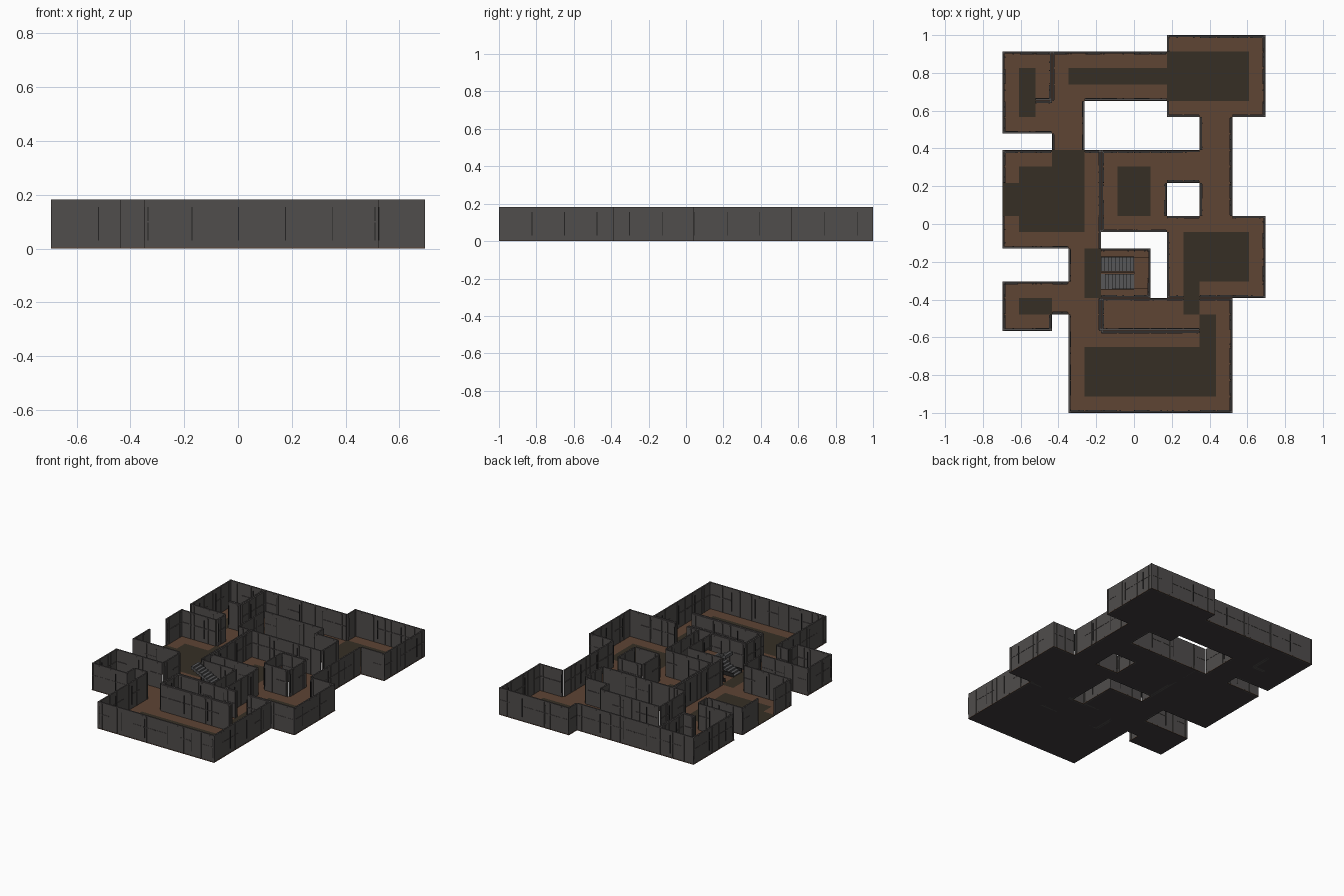
import bpy, bmesh, random

if "Cube" in bpy.data.objects:
    bpy.data.objects.remove(bpy.data.objects["Cube"])

random.seed(4)
T = 2 / 23            # floor tile size
H = 0.182             # wall height
TH = 0.011            # wall thickness
GAP = 0.002           # room for ribs within the outline
FZ = 0.004            # floor top


def X(i): return -8 * T + i * T
def Y(j): return -1 + j * T


def mat(name, col):
    m = bpy.data.materials.new(name)
    m.diffuse_color = (*col, 1)
    m.use_nodes = True
    m.node_tree.nodes["Principled BSDF"].inputs["Base Color"].default_value = m.diffuse_color
    return m


WALL = mat("wall grey", (0.080, 0.074, 0.072))
SEAM = mat("seam black", (0.018, 0.017, 0.017))
WOOD = mat("floor brown", (0.112, 0.058, 0.034))
DARK = mat("floor dark", (0.037, 0.028, 0.018))
UNDER = mat("underside charcoal", (0.050, 0.045, 0.049))
STEP = mat("stair grey", (0.095, 0.095, 0.098))


def box(bm, x0, x1, y0, y1, z0, z1):
    v = [bm.verts.new((x, y, z)) for z in (z0, z1)
         for x, y in ((x0, y0), (x1, y0), (x1, y1), (x0, y1))]
    for f in ((3, 2, 1, 0), (4, 5, 6, 7), (0, 1, 5, 4), (1, 2, 6, 5), (2, 3, 7, 6), (3, 0, 4, 7)):
        bm.faces.new([v[k] for k in f])


def finish(bm, name, *mats):
    me = bpy.data.meshes.new(name)
    bm.to_mesh(me)
    bm.free()
    for m in mats:
        me.materials.append(m)
    ob = bpy.data.objects.new(name, me)
    bpy.context.collection.objects.link(ob)


def cells_of(rects):
    return {(i, j) for a, b, c, d in rects for i in range(a, b) for j in range(c, d)}


# rooms and corridors in tiles: x from, x to, y from, y to
ROOMS = cells_of([
    (10, 16, 18, 23), (0, 10, 19, 22), (0, 3, 17, 19), (3, 5, 16, 19),
    (0, 6, 10, 16), (6, 10, 11, 16), (10, 14, 14, 16), (12, 14, 12, 18),
    (10, 16, 7, 12), (4, 6, 5, 10), (0, 3, 5, 8), (3, 4, 6, 8),
    (6, 9, 7, 10), (4, 14, 0, 7)])
# open floor away from the walls
OPEN = cells_of([
    (1, 2, 18, 21), (4, 10, 20, 21), (10, 15, 19, 22), (1, 5, 11, 15),
    (0, 1, 12, 14), (3, 5, 15, 16), (7, 9, 12, 15), (5, 6, 7, 10),
    (11, 15, 8, 11), (11, 12, 6, 8), (5, 13, 1, 4), (12, 13, 4, 6), (1, 3, 6, 7)])
# partitions between rooms: (axis of the line, line, from, to)
PART = set()
for ax, line, a, b in (("x", 6, 11, 16), ("x", 3, 19, 22), ("x", 6, 5, 7),
                       ("y", 19, 2, 3), ("y", 5, 6, 12), ("y", 7, 6, 11), ("y", 7, 12, 14)):
    PART |= {(ax, line, k) for k in range(a, b)}
DOORS = {("x", 0, 12), ("x", 0, 13)}

# floor slab
bm = bmesh.new()
for i, j in sorted(ROOMS):
    c = [(X(i), Y(j)), (X(i + 1), Y(j)), (X(i + 1), Y(j + 1)), (X(i), Y(j + 1))]
    top = bm.faces.new([bm.verts.new((x, y, FZ)) for x, y in c])
    top.material_index = 1 if (i, j) in OPEN else 0
    bot = bm.faces.new([bm.verts.new((x, y, 0)) for x, y in reversed(c)])
    bot.material_index = 2
    for k, (di, dj) in enumerate(((0, -1), (1, 0), (0, 1), (-1, 0))):
        if (i + di, j + dj) not in ROOMS:
            (xa, ya), (xb, yb) = c[k], c[(k + 1) % 4]
            bm.faces.new([bm.verts.new(p) for p in
                          ((xa, ya, 0), (xb, yb, 0), (xb, yb, FZ), (xa, ya, FZ))])
finish(bm, "floor", WOOD, DARK, UNDER)

# every walled tile side, grouped by line and by the side the room lies on
sides = {}
for i, j in ROOMS:
    for ax, line, k, s, nb in (("x", i, j, 1, (i - 1, j)), ("x", i + 1, j, -1, (i + 1, j)),
                               ("y", j, i, 1, (i, j - 1)), ("y", j + 1, i, -1, (i, j + 1))):
        e = (ax, line, k)
        if e not in DOORS and (nb not in ROOMS or e in PART):
            sides.setdefault((ax, line, s), []).append(k)

walls, ribs, seams = bmesh.new(), bmesh.new(), bmesh.new()


def wall_box(bm, ax, line, s, u0, u1, d0, d1, z0, z1):
    """Box along a wall line; u runs along it (tiles), d is the depth into the room."""
    base = X(line) if ax == "x" else Y(line)
    a, b = sorted((base + s * d0, base + s * d1))
    if ax == "x":
        box(bm, a, b, Y(u0), Y(u1), z0, z1)
    else:
        box(bm, X(u0), X(u1), a, b, z0, z1)


for (ax, line, s), ks in sorted(sides.items()):
    ks.sort()
    start = ks[0]
    for n, k in enumerate(ks):
        last = n == len(ks) - 1 or ks[n + 1] != k + 1
        if last:
            wall_box(walls, ax, line, s, start, k + 1, GAP, TH, 0, H)
            start = ks[n + 1] if n < len(ks) - 1 else k
        # panel ribs and mid ledge, outside and inside
        part = (ax, line, k) in PART
        for d0, d1 in ((TH, TH + 0.004),) if part else ((0, GAP), (TH, TH + 0.004)):
            u = k + random.choice((0.12, 0.3, 0.6, 0.8))
            wall_box(ribs, ax, line, s, u, u + 0.09, d0, d1, 0.006, H - 0.008)
            if random.random() < 0.7:
                wall_box(ribs, ax, line, s, k + 0.05, k + 0.95, d0, d1, 0.098, 0.103)
            # narrow dark joint between panels
            if k % 2 == 0:
                wall_box(seams, ax, line, s, k + 0.01, k + 0.05, d0, d1 * 0.98, 0.03, 0.155)
finish(walls, "walls", WALL)
finish(ribs, "wall_ribs", WALL)
finish(seams, "wall_seams", SEAM)

# switchback stair: lower flight climbs to the landing, upper flight returns
N = 9
bm = bmesh.new()
x0, x1 = X(6), 0.0
run = (x1 - x0) / N
rise = 0.09 / N
for n in range(N):
    a = x0 + n * run
    z = (n + 1) * rise
    box(bm, a, a + run, -0.343, -0.265, max(FZ, z - 0.022), z)
    z = 0.09 + (N - n) * rise
    box(bm, a, a + run, -0.252, -0.174, z - 0.022, z)
finish(bm, "stair_steps", STEP)
bm = bmesh.new()
box(bm, x1, X(9) - TH, -0.343, -0.174, 0.078, 0.09)
finish(bm, "stair_landing", WOOD)
bm = bmesh.new()
for y in (-0.348, -0.260, -0.173):
    box(bm, x0, x1, y, y + 0.004, FZ, 0.03)
finish(bm, "stair_stringers", SEAM)
